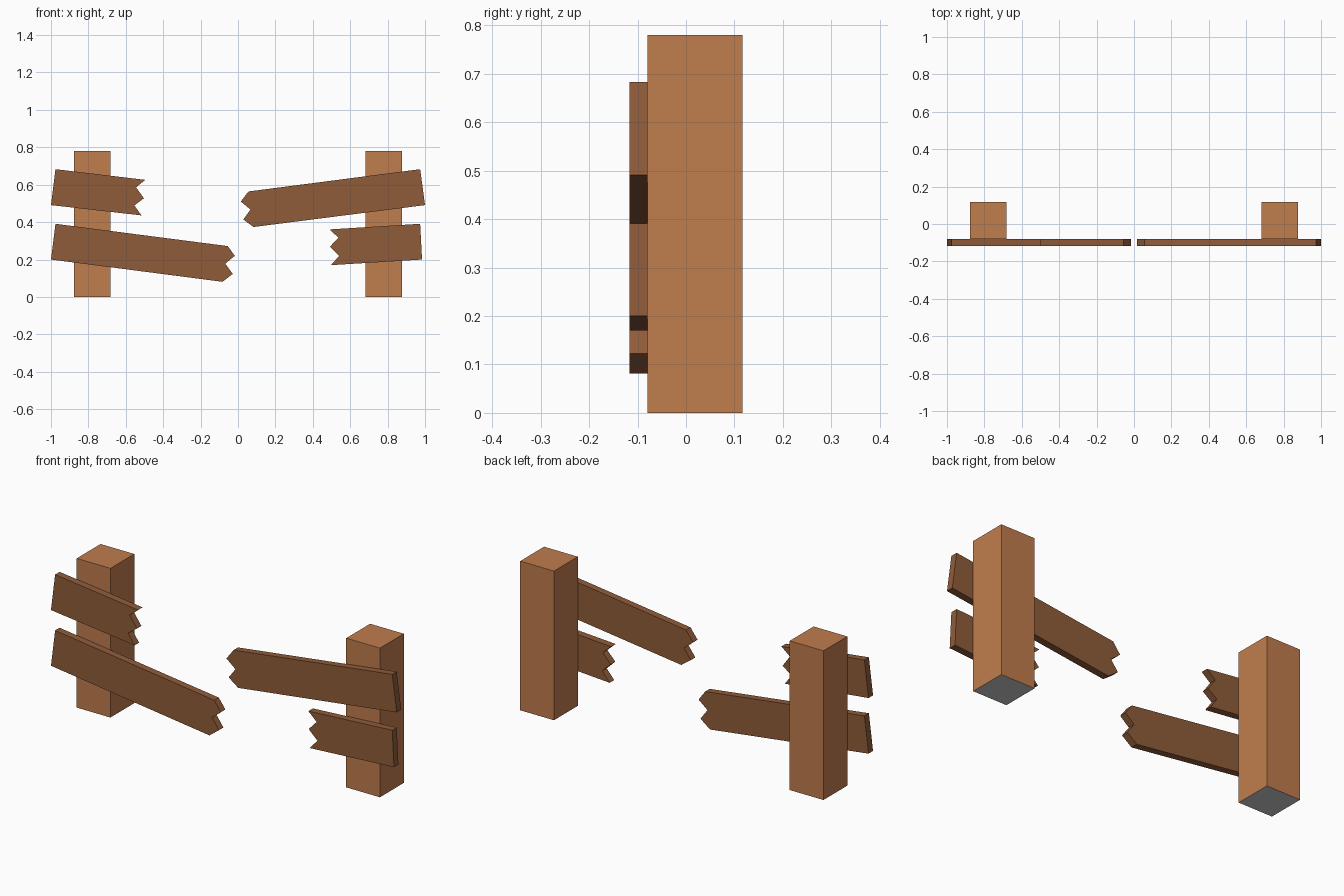
import bpy, bmesh

if "Cube" in bpy.data.objects:
    bpy.data.objects.remove(bpy.data.objects["Cube"])


def material(name, color):
    m = bpy.data.materials.new(name)
    m.diffuse_color = (*color, 1)
    m.use_nodes = True
    m.node_tree.nodes["Principled BSDF"].inputs["Base Color"].default_value = m.diffuse_color
    return m


POST_WOOD = material("post_wood", (0.53, 0.205, 0.075))
PLANK_WOOD = material("plank_wood", (0.28, 0.107, 0.042))
BASE_GREY = material("base_grey", (0.6, 0.6, 0.6))


def extrude_outline(name, outline, y0, y1, mats):
    """Extrude an (x, z) outline from y0 to y1."""
    bm = bmesh.new()
    face = bm.faces.new([bm.verts.new((x, y0, z)) for x, z in outline])
    new = bmesh.ops.extrude_face_region(bm, geom=[face], use_keep_orig=True)["geom"]
    bmesh.ops.translate(bm, vec=(0, y1 - y0, 0),
                        verts=[g for g in new if isinstance(g, bmesh.types.BMVert)])
    bmesh.ops.recalc_face_normals(bm, faces=bm.faces)
    # second material, if any, goes on the ground face
    if len(mats) > 1:
        for f in bm.faces:
            if f.normal.z < -0.9:
                f.material_index = 1
    mesh = bpy.data.meshes.new(name)
    bm.to_mesh(mesh)
    bm.free()
    for m in mats:
        mesh.materials.append(m)
    obj = bpy.data.objects.new(name, mesh)
    bpy.context.collection.objects.link(obj)
    return obj


# Square posts with grey undersides
for side, s in (("left", -1), ("right", 1)):
    a, b = s * 0.682, s * 0.877
    extrude_outline(side + "_post", [(a, 0), (b, 0), (b, 0.78), (a, 0.78)],
                    -0.08, 0.117, [POST_WOOD, BASE_GREY])

# Broken planks: two corners of the sawn end, then the splintered end
planks = {
    "upper_left_plank": [(-0.976, 0.683), (-1, 0.491), (-0.516, 0.436), (-0.554, 0.489),
                         (-0.503, 0.527), (-0.545, 0.586), (-0.496, 0.626)],
    "lower_left_plank": [(-0.976, 0.391), (-1, 0.2), (-0.083, 0.081), (-0.028, 0.123),
                         (-0.068, 0.178), (-0.017, 0.22), (-0.055, 0.272)],
    "upper_right_plank": [(0.974, 0.683), (1, 0.491), (0.083, 0.374), (0.028, 0.414),
                          (0.067, 0.467), (0.015, 0.51), (0.056, 0.564)],
    "lower_right_plank": [(0.974, 0.391), (0.984, 0.2), (0.497, 0.17), (0.541, 0.22),
                          (0.491, 0.268), (0.537, 0.317), (0.489, 0.361)],
}
for name, outline in planks.items():
    extrude_outline(name, outline, -0.117, -0.08, [PLANK_WOOD])
